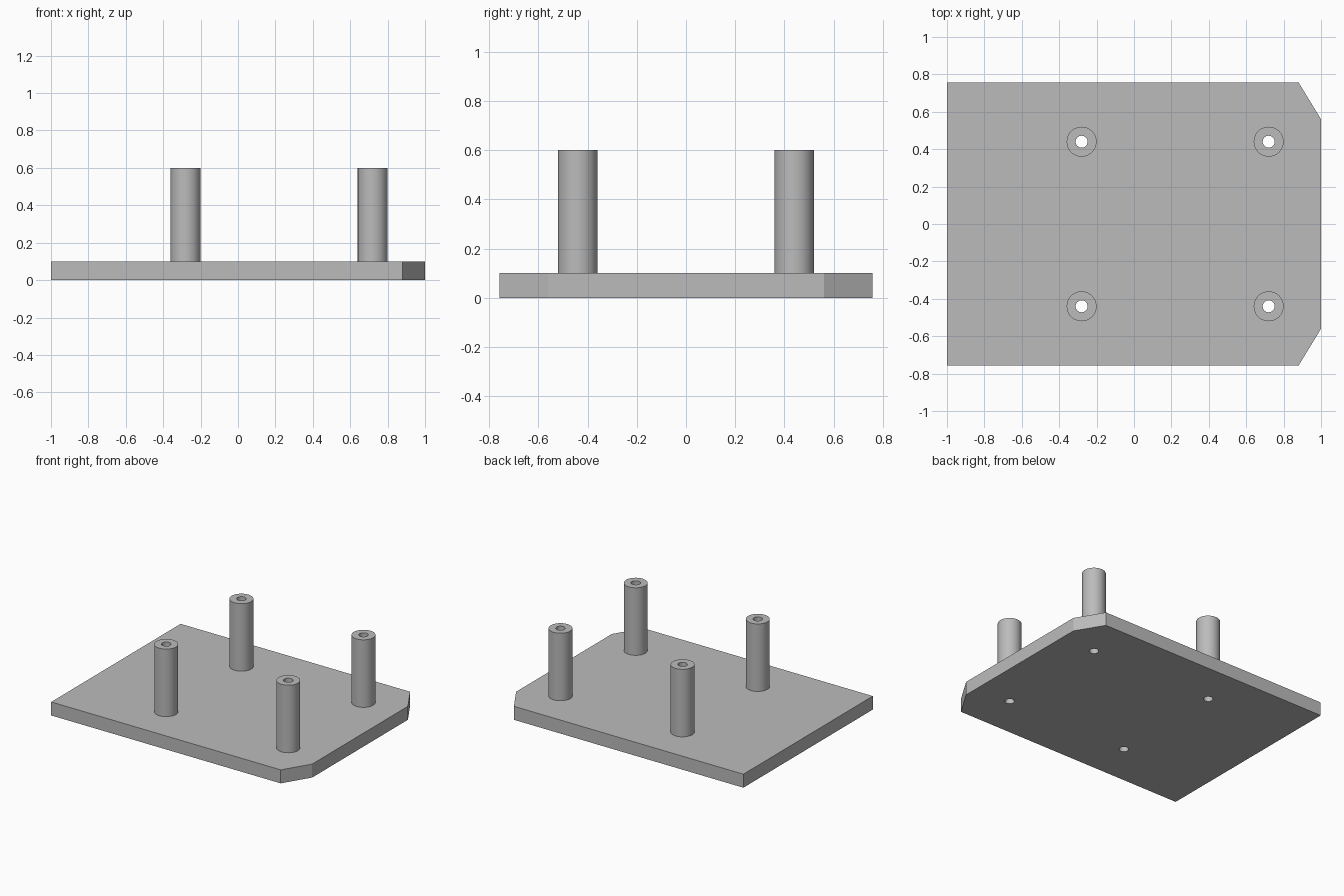
import bpy
import bmesh
import math

cube = bpy.data.objects.get("Cube")
if cube:
    bpy.data.objects.remove(cube, do_unlink=True)

PLATE_TOP, POST_TOP = 0.1, 0.6
POST_R, BORE_R = 0.08, 0.032
SEGMENTS = 48
SPOTS = [(x, y) for x in (-0.28, 0.72) for y in (-0.44, 0.44)]

grey = bpy.data.materials.new("plain grey")
grey.use_nodes = True
colour = (0.5, 0.5, 0.5, 1)
grey.diffuse_color = colour
grey.node_tree.nodes["Principled BSDF"].inputs["Base Color"].default_value = colour


def add_object(name, bm):
    bmesh.ops.recalc_face_normals(bm, faces=bm.faces)
    mesh = bpy.data.meshes.new(name)
    bm.to_mesh(mesh)
    bm.free()
    mesh.materials.append(grey)
    obj = bpy.data.objects.new(name, mesh)
    bpy.context.collection.objects.link(obj)
    return obj


def ring(bm, radius, z):
    turn = 2 * math.pi / SEGMENTS
    return [bm.verts.new((radius * math.cos(i * turn), radius * math.sin(i * turn), z))
            for i in range(SEGMENTS)]


def shade(obj):
    bpy.ops.object.select_all(action="DESELECT")
    obj.select_set(True)
    bpy.context.view_layer.objects.active = obj
    bpy.ops.object.shade_smooth_by_angle(angle=math.radians(30))


# Base plate with two clipped corners
bm = bmesh.new()
half = [(1, 0.56), (0.88, 0.757), (-1, 0.757)]
outline = half + [(x, -y) for x, y in reversed(half)]
face = bm.faces.new([bm.verts.new((x, y, 0)) for x, y in outline])
side = bmesh.ops.extrude_face_region(bm, geom=[face])["geom"]
bmesh.ops.translate(bm, vec=(0, 0, PLATE_TOP),
                    verts=[v for v in side if isinstance(v, bmesh.types.BMVert)])
plate = add_object("base_plate", bm)

# Drill the plate under every post
bm = bmesh.new()
for x, y in SPOTS:
    drill = bmesh.ops.create_cone(bm, cap_ends=True, segments=SEGMENTS,
                                  radius1=BORE_R, radius2=BORE_R, depth=1)
    bmesh.ops.translate(bm, vec=(x, y, 0), verts=drill["verts"])
cutter = add_object("hole_cutter", bm)
cutter.hide_render = True
holes = plate.modifiers.new("holes", "BOOLEAN")
holes.operation = "DIFFERENCE"
holes.solver = "EXACT"
holes.object = cutter
bpy.ops.object.select_all(action="DESELECT")
plate.select_set(True)
bpy.context.view_layer.objects.active = plate
bpy.ops.object.modifier_apply(modifier=holes.name)
bpy.data.objects.remove(cutter, do_unlink=True)
shade(plate)

# Hollow standoff posts
for number, (x, y) in enumerate(SPOTS, 1):
    bm = bmesh.new()
    loops = [ring(bm, BORE_R, PLATE_TOP), ring(bm, POST_R, PLATE_TOP),
             ring(bm, POST_R, POST_TOP), ring(bm, BORE_R, POST_TOP)]
    for a, b in zip(loops, loops[1:] + loops[:1]):
        for i in range(SEGMENTS):
            j = (i + 1) % SEGMENTS
            bm.faces.new((a[i], a[j], b[j], b[i]))
    post = add_object(f"standoff_post_{number}", bm)
    post.location = (x, y, 0)
    shade(post)
